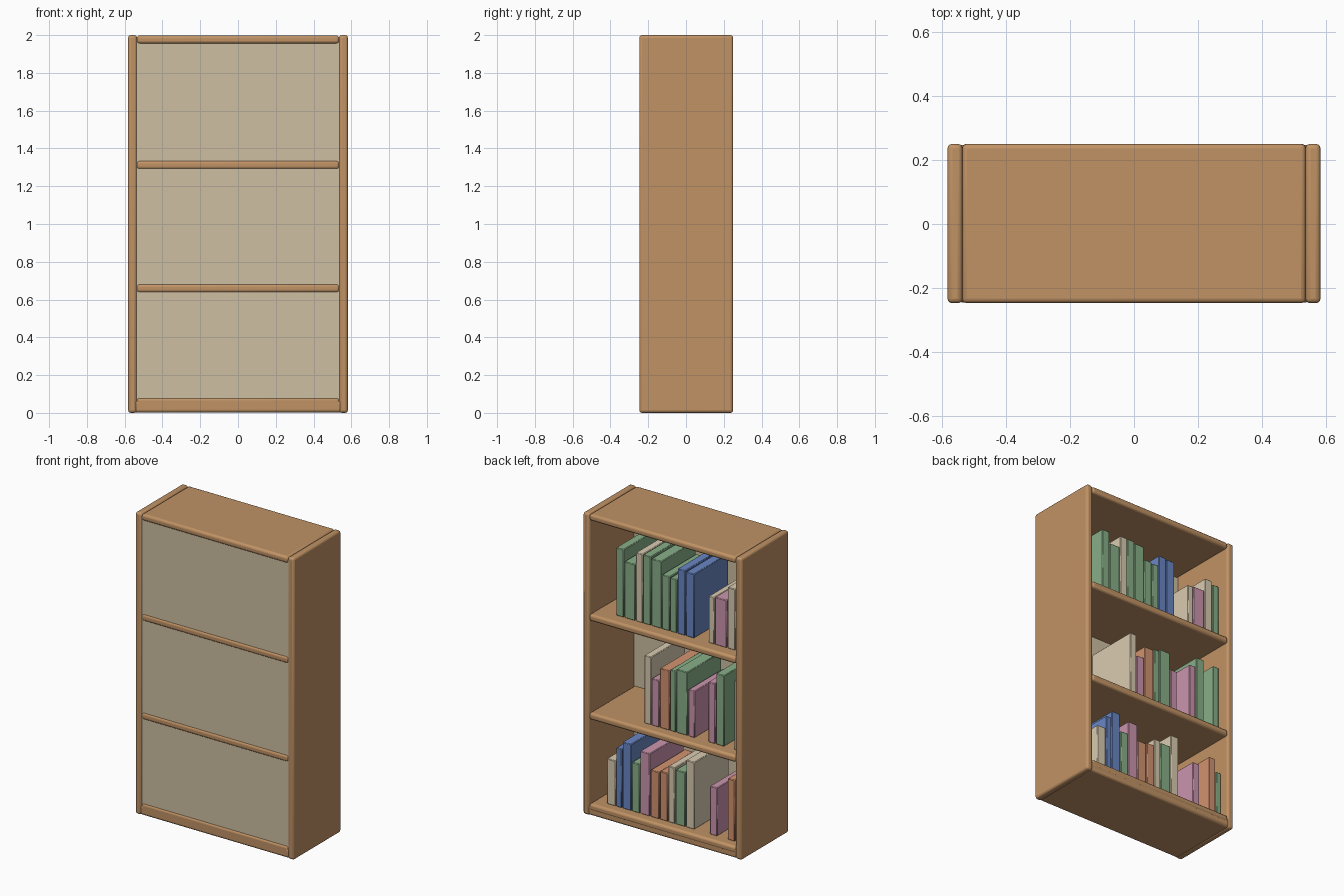
import bpy

def material(name, rgb):
    m = bpy.data.materials.new(name)
    m.diffuse_color = (*rgb, 1)
    return m

WOOD = material("wood", (0.53, 0.29, 0.13))
PANEL = material("panel", (0.62, 0.52, 0.36))
COVERS = {
    "g": material("green_cover", (0.25, 0.43, 0.25)),
    "c": material("cream_cover", (0.70, 0.60, 0.44)),
    "b": material("blue_cover", (0.14, 0.24, 0.55)),
    "p": material("pink_cover", (0.60, 0.30, 0.42)),
    "o": material("orange_cover", (0.65, 0.29, 0.16)),
}

def box(name, x0, x1, y0, y1, z0, z1, mat, bevel=0.0, segments=3):
    bpy.ops.mesh.primitive_cube_add(
        size=1, location=((x0 + x1) / 2, (y0 + y1) / 2, (z0 + z1) / 2))
    o = bpy.context.object
    o.name = name
    o.scale = (x1 - x0, y1 - y0, z1 - z0)
    bpy.ops.object.transform_apply(location=False, rotation=False, scale=True)
    o.data.materials.append(mat)
    if bevel:
        b = o.modifiers.new("bevel", "BEVEL")
        b.width, b.segments = bevel, segments
        bpy.ops.object.shade_smooth_by_angle()
    return o

# upright sides
for s, side in ((-1, "left"), (1, "right")):
    a, b = sorted((s * 0.535, s * 0.582))
    box(side + "_side", a, b, -0.247, 0.25, 0, 2, WOOD, 0.015)

# top, shelves and base
box("top_board", -0.536, 0.536, -0.247, 0.25, 1.955, 1.998, WOOD, 0.015)
for name, top in (("lower_shelf", 0.08), ("middle_shelf", 0.682), ("upper_shelf", 1.335)):
    box(name, -0.537, 0.537, -0.245, 0.25, top - 0.045, top, WOOD, 0.015)
box("base_board", -0.55, 0.55, -0.245, 0.247, 0.002, 0.066, WOOD, 0.015)

# closed panel on the front
box("closing_panel", -0.537, 0.537, -0.238, -0.22, 0.03, 1.98, PANEL)

# books per shelf: colour, +x edge, -x edge, height
ROWS = [
    (0.08, 0.19, [
        ("c", .448, .384, .30), ("b", .379, .338, .39), ("b", .333, .270, .44),
        ("g", .264, .207, .325), ("p", .203, .133, .415), ("o", .127, .064, .31),
        ("o", .058, .002, .32), ("c", -.003, -.050, .37), ("g", -.056, -.126, .36),
        ("c", -.133, -.194, .445), ("p", -.308, -.360, .32),
        ("o", -.438, -.488, .405), ("g", -.494, -.53, .32)]),
    (0.682, 0.18, [
        ("c", .180, .130, .45), ("p", .127, .072, .31), ("o", .066, -.005, .395),
        ("g", -.010, -.050, .405), ("g", -.055, -.135, .42), ("p", -.143, -.190, .31),
        ("p", -.290, -.338, .40), ("g", -.345, -.405, .47), ("g", -.478, -.522, .46)]),
    (1.335, 0.17, [
        ("g", .394, .338, .45), ("g", .333, .256, .373), ("c", .249, .200, .455),
        ("g", .196, .140, .455), ("g", .135, .062, .445), ("g", .058, .002, .36),
        ("g", -.003, -.050, .355), ("b", -.056, -.112, .43), ("b", -.117, -.178, .425),
        ("c", -.285, -.326, .31), ("p", -.331, -.415, .315),
        ("c", -.423, -.478, .405), ("g", -.484, -.53, .385)]),
]
for r, (z, y, books) in enumerate(ROWS):
    for i, (c, right, left, h) in enumerate(books):
        box(f"book_{r + 1}_{i + 1}", left, right, y - 0.36, y, z, z + h,
            COVERS[c], 0.004, 1)
